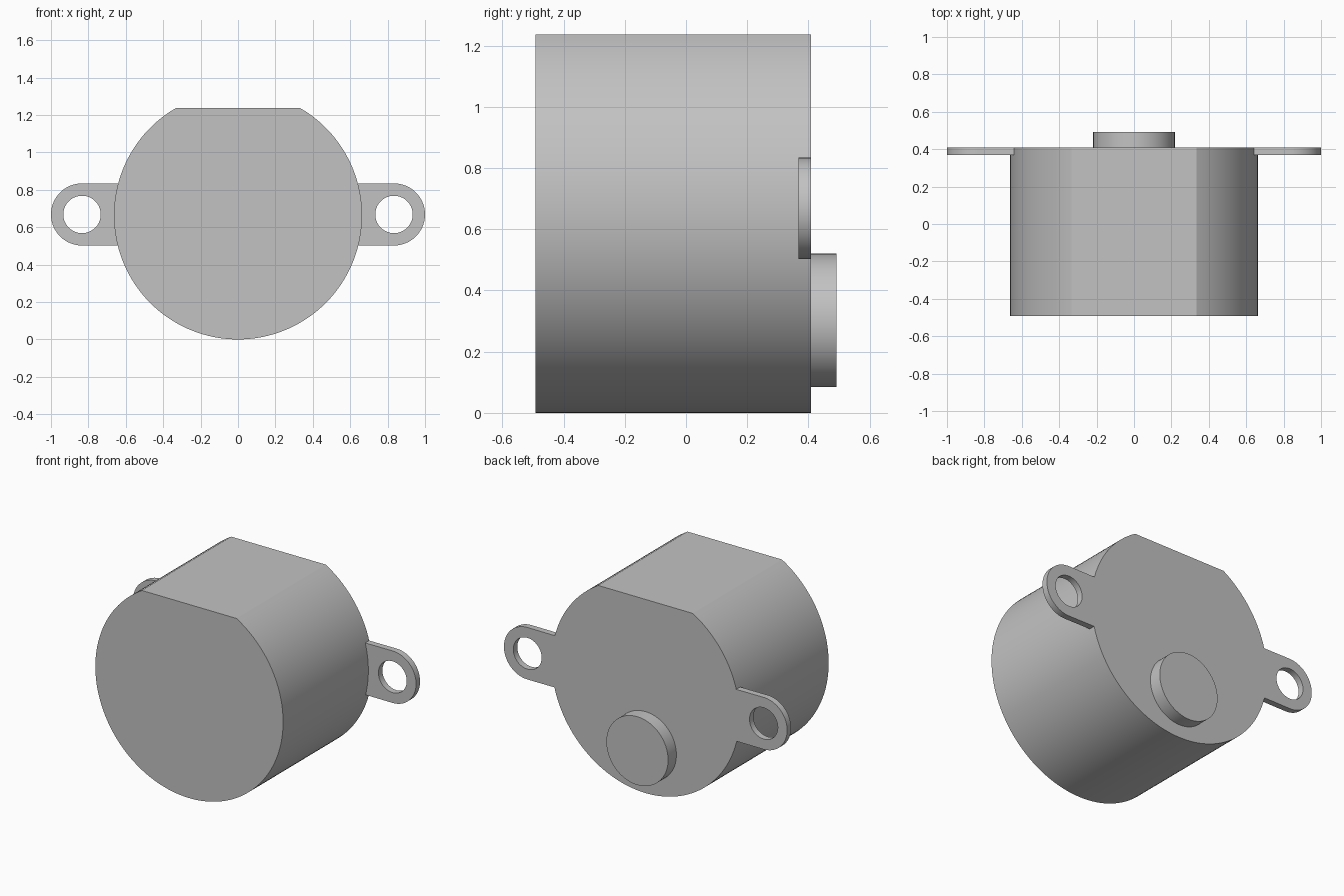
import bpy, bmesh
from math import pi, sin, cos, asin, radians
from mathutils import Matrix

cube = bpy.data.objects.get("Cube")
if cube:
    bpy.data.objects.remove(cube, do_unlink=True)

R = 0.663          # casing radius, also its centre height
BACK = 0.408       # rear face of the casing
EAR_R, EAR_X, EAR_Z = 0.166, 0.834, 0.668

grey = bpy.data.materials.new("plain grey")
grey.use_nodes = True
color = (0.54, 0.54, 0.54, 1)
grey.diffuse_color = color
grey.node_tree.nodes["Principled BSDF"].inputs["Base Color"].default_value = color


def arc(cx, cz, r, start, end, n):
    """Points along an arc in the x-z plane, both ends included."""
    step = (end - start) / n
    return [(cx + r * cos(start + i * step), cz + r * sin(start + i * step))
            for i in range(n + 1)]


def circle(cx, cz, r, n):
    return arc(cx, cz, r, 0, 2 * pi, n)[:-1]


def plate(name, loops, y0, y1):
    """Extrude an x-z outline (with optional holes) from y0 to y1."""
    curve = bpy.data.curves.new(name, "CURVE")
    curve.dimensions = "2D"
    curve.fill_mode = "BOTH"
    curve.extrude = (y1 - y0) / 2
    for loop in loops:
        spline = curve.splines.new("POLY")
        spline.points.add(len(loop) - 1)
        for point, (x, z) in zip(spline.points, loop):
            point.co = (x, z, 0, 1)
        spline.use_cyclic_u = True
    source = bpy.data.objects.new(name + "_outline", curve)
    bpy.context.collection.objects.link(source)
    bpy.context.view_layer.update()
    deps = bpy.context.evaluated_depsgraph_get()
    mesh = bpy.data.meshes.new_from_object(source.evaluated_get(deps))
    bpy.data.objects.remove(source, do_unlink=True)

    # Stand the outline upright and weld the caps to the walls
    bm = bmesh.new()
    bm.from_mesh(mesh)
    bm.transform(Matrix.Translation((0, (y0 + y1) / 2, 0)) @ Matrix.Rotation(pi / 2, 4, "X"))
    bmesh.ops.remove_doubles(bm, verts=bm.verts, dist=0.0001)
    bmesh.ops.recalc_face_normals(bm, faces=bm.faces)
    bm.to_mesh(mesh)
    bm.free()

    mesh.name = name
    mesh.materials.clear()
    mesh.materials.append(grey)
    obj = bpy.data.objects.new(name, mesh)
    bpy.context.collection.objects.link(obj)
    bpy.ops.object.select_all(action="DESELECT")
    obj.select_set(True)
    bpy.context.view_layer.objects.active = obj
    bpy.ops.object.shade_smooth_by_angle(angle=radians(20))
    return obj


# Round casing with a flat along the top
flat = asin((1.236 - R) / R)
plate("casing", [arc(0, R, R, pi - flat, 2 * pi + flat, 112)], -0.492, BACK)

# Mounting ears: rounded tip, inner edge following the casing, bolt hole
root = asin(EAR_R / R)
tip = arc(EAR_X, EAR_Z, EAR_R, -pi / 2, pi / 2, 40)
inner = arc(0, EAR_Z, R - 0.003, root, -root, 12)
hole = circle(EAR_X, EAR_Z, 0.1, 56)
for side, name in ((1, "left_ear"), (-1, "right_ear")):
    loops = [[(side * x, z) for x, z in loop] for loop in (tip + inner, hole)]
    plate(name, loops, 0.368, BACK)

# Round boss low on the rear face
plate("rear_boss", [circle(0, 0.302, 0.218, 80)], BACK, 0.492)
